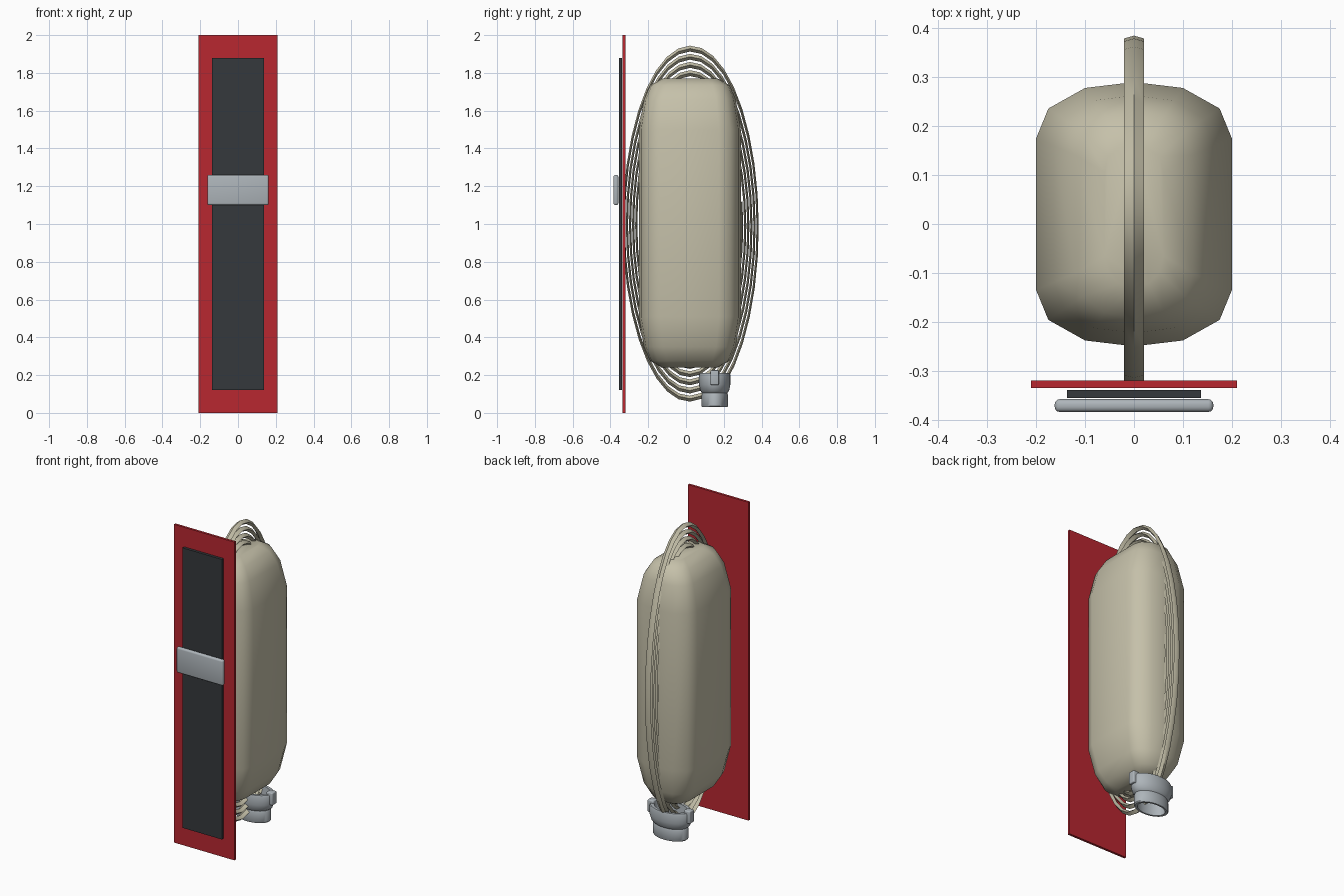
import bpy, bmesh
from math import sin, cos, pi, radians

if "Cube" in bpy.data.objects:
    bpy.data.objects.remove(bpy.data.objects["Cube"])


def material(name, rgb):
    m = bpy.data.materials.new(name)
    m.diffuse_color = (*rgb, 1)
    m.use_nodes = True
    m.node_tree.nodes["Principled BSDF"].inputs["Base Color"].default_value = m.diffuse_color
    return m


RED = material("red", (0.48, 0.02, 0.03))
DARK = material("dark", (0.035, 0.04, 0.045))
CANVAS = material("canvas", (0.56, 0.53, 0.40))
METAL = material("metal", (0.42, 0.46, 0.49))


def finish(name, bm, mat, angle=None):
    bmesh.ops.recalc_face_normals(bm, faces=bm.faces[:])
    me = bpy.data.meshes.new(name)
    bm.to_mesh(me)
    bm.free()
    ob = bpy.data.objects.new(name, me)
    bpy.context.collection.objects.link(ob)
    me.materials.append(mat)
    if angle:
        bpy.ops.object.select_all(action='DESELECT')
        bpy.context.view_layer.objects.active = ob
        ob.select_set(True)
        bpy.ops.object.shade_smooth_by_angle(angle=radians(angle))
    return ob


def box(name, lo, hi, mat, bevel=0):
    bm = bmesh.new()
    bmesh.ops.create_cube(bm, size=1)
    for v in bm.verts:
        v.co = [(a + b) / 2 + c * (b - a) for a, b, c in zip(lo, hi, v.co)]
    if bevel:
        bmesh.ops.bevel(bm, geom=bm.edges[:], offset=bevel, segments=3,
                        profile=0.5, affect='EDGES')
    return finish(name, bm, mat, 35 if bevel else None)


def skin(name, rings, mat, angle, cap=True, closed=False):
    """Join a list of equal point loops into a surface."""
    bm = bmesh.new()
    vs = [[bm.verts.new(p) for p in r] for r in rings]
    n = len(rings[0])
    pairs = list(zip(vs, vs[1:])) + ([(vs[-1], vs[0])] if closed else [])
    for a, b in pairs:
        for i in range(n):
            j = (i + 1) % n
            bm.faces.new((a[i], a[j], b[j], b[i]))
    if cap:
        bm.faces.new(vs[0])
        bm.faces.new(vs[-1])
    return finish(name, bm, mat, angle)


# Back plate, dark panel and clamp bar
box("back_plate", (-0.21, -0.335, 0), (0.21, -0.32, 2), RED)
box("front_panel", (-0.137, -0.356, 0.12), (0.137, -0.339, 1.88), DARK)
box("clamp_bar", (-0.162, -0.384, 1.10), (0.162, -0.358, 1.26), METAL, 0.01)

# Soft body: one rounded outline, tapered at both ends
quarter = [(0.2, 0.155), (0.175, 0.216), (0.1, 0.258), (0, 0.27)]
half = quarter + [(-x, y) for x, y in quarter[-2::-1]]
outline = half + [(-x, -y) for x, y in half]
end = [(0, 0.30, 0.55), (0.035, 0.60, 0.78), (0.11, 0.82, 0.90), (0.27, 1, 1)]
levels = [(0.24 + d, a, b) for d, a, b in end]
levels += [(1.77 - d, a, b) for d, a, b in end[::-1]]
skin("body", [[(x * a, 0.02 + y * b, z) for x, y in outline]
              for z, a, b in levels], CANVAS, 60)

# Hose: flat diamond section wound in an oval spiral
TURNS, STEPS, PITCH, THICK = 5.2, 36, 0.045, 0.032
start = radians(-60)
rings = []
for k in range(int(TURNS * STEPS) + 1):
    t = start + 2 * pi * k / STEPS
    r = 1 - PITCH * t / (2 * pi)
    rings.append([(x, 0.021 + 0.364 * q * cos(t), 0.991 + 0.964 * q * sin(t))
                  for x, q in ((0, r), (0.02, r - THICK / 2),
                               (0, r - THICK), (-0.02, r - THICK / 2))])
skin("hose", rings, CANVAS, 40)

# Hollow oval coupling with two claws
CX, CY, SIDES = 0.0, 0.152, 32
profile = [(0.80, 0.03), (0.84, 0.036), (0.84, 0.095), (0.80, 0.105),
           (0.92, 0.118), (1.0, 0.15), (1.0, 0.20), (0.96, 0.21),
           (0.78, 0.21), (0.74, 0.17), (0.68, 0.12), (0.68, 0.03)]
skin("coupling",
     [[(CX + 0.135 * r * cos(2 * pi * i / SIDES),
        CY + 0.083 * r * sin(2 * pi * i / SIDES), z) for i in range(SIDES)]
      for r, z in profile], METAL, 35, cap=False, closed=True)
for side, name in ((1, "claw_right"), (-1, "claw_left")):
    xs = sorted((CX + side * 0.105, CX + side * 0.148))
    box(name, (xs[0], CY - 0.022, 0.148), (xs[1], CY + 0.022, 0.226), METAL, 0.006)
